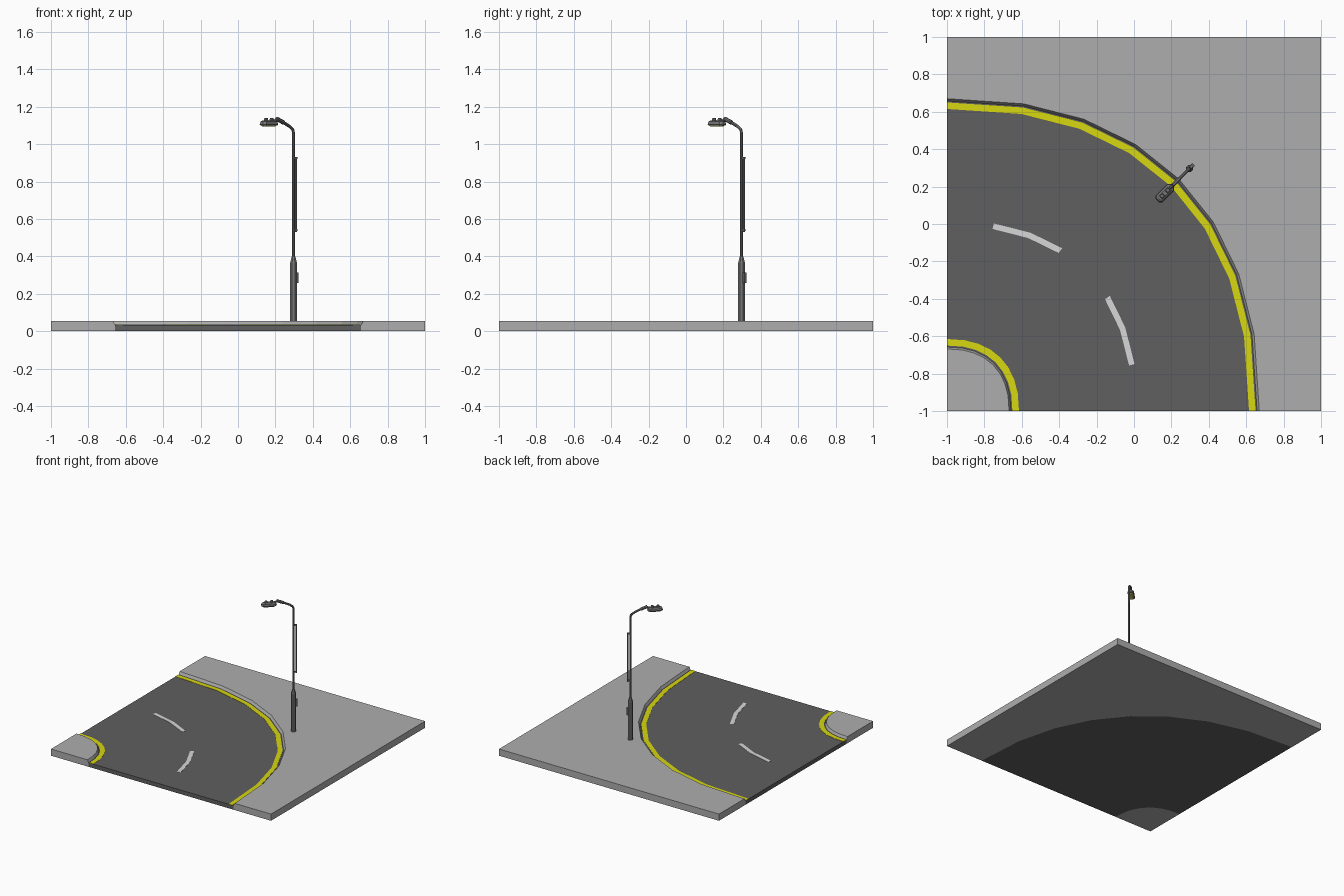
import bpy, bmesh, math
from mathutils import Matrix, Vector

if "Cube" in bpy.data.objects:
    bpy.data.objects.remove(bpy.data.objects["Cube"])


def mat(name, r, g, b):
    m = bpy.data.materials.new(name)
    m.diffuse_color = (r, g, b, 1)
    m.use_nodes = True
    m.node_tree.nodes["Principled BSDF"].inputs["Base Color"].default_value = m.diffuse_color
    return m


CONCRETE = mat("concrete", .42, .42, .42)
ASPHALT = mat("asphalt", .115, .115, .115)
YELLOW = mat("yellow_paint", .68, .68, .005)
WHITE = mat("white_paint", .68, .68, .68)
STEEL = mat("grey_steel", .18, .18, .18)
LENS = mat("lamp_lens", .6, .6, .15)
N = 8                                    # segments in the bend


def loft(name, rings, material, matrix=None):
    """Closed solid through rings of equal point count."""
    bm = bmesh.new()
    vs = [[bm.verts.new(p) for p in r] for r in rings]
    n = len(rings[0])
    for a, b in zip(vs, vs[1:]):
        for i in range(n):
            j = (i + 1) % n
            bm.faces.new((a[i], a[j], b[j], b[i]))
    bm.faces.new(vs[0])
    bm.faces.new(vs[-1])
    bmesh.ops.recalc_face_normals(bm, faces=bm.faces)
    if matrix:
        bm.transform(matrix)
    me = bpy.data.meshes.new(name)
    bm.to_mesh(me)
    bm.free()
    me.materials.append(material)
    ob = bpy.data.objects.new(name, me)
    bpy.context.collection.objects.link(ob)
    return ob


def bend(a, k0=0, k1=N):
    """Squarish quarter bend about the corner (-1, -1)."""
    pts = []
    for k in range(k0, k1 + 1):
        t = math.pi / 2 * k / N
        pts.append((-1 + a * math.sin(t) ** .858,
                    -1 + a * abs(math.cos(t)) ** .858))
    return pts


def at(pts, z):
    return [(x, y, z) for x, y in pts]


def strip(name, a0, a1, z0, z1, material, k0=0, k1=N):
    pts = bend(a0, k0, k1) + bend(a1, k0, k1)[::-1]
    return loft(name, [at(pts, z0), at(pts, z1)], material)


# ground: road, pavements with sloped kerbs, painted lines
ROAD, TOP = .033, .055
strip("road", .342, 1.658, 0, ROAD, ASPHALT)
far = [(1, -1), (1, 1), (-1, 1)]
loft("outer_pavement", [at(bend(1.658) + far, 0), at(bend(1.658) + far, ROAD),
                        at(bend(1.67) + far, TOP)], CONCRETE)
near = [(-1, -1)]
loft("inner_pavement", [at(bend(.342) + near, 0), at(bend(.342) + near, ROAD),
                        at(bend(.332) + near, TOP)], CONCRETE)
strip("outer_yellow_line", 1.615, 1.65, ROAD - .001, ROAD + .002, YELLOW)
strip("inner_yellow_line", .35, .385, ROAD - .001, ROAD + .002, YELLOW)
for i, k in enumerate((1, 5)):
    strip(f"lane_dash_{i + 1}", .99, 1.02, ROAD - .001, ROAD + .002, WHITE, k, k + 2)

# street lamp, local +x points diagonally over the road
LAMP = Matrix.Translation((.297, .297, 0)) @ Matrix.Rotation(math.radians(225), 4, 'Z')


def ring(r, z, n=8):
    return [(r * math.cos((i + .5) * math.tau / n),
             r * math.sin((i + .5) * math.tau / n), z) for i in range(n)]


def plate(x0, x1, w, z, c=0):
    """Rectangle with cut corners, half width w."""
    return [(x0 + c, -w, z), (x1 - c, -w, z), (x1, -w + c, z), (x1, w - c, z),
            (x1 - c, w, z), (x0 + c, w, z), (x0, w - c, z), (x0, -w + c, z)]


def tube(name, path, r, n=8):
    """Tube along a path of (x, z) points in the lamp's plane."""
    pts = [Vector((x, 0, z)) for x, z in path]
    rings = []
    for i, p in enumerate(pts):
        d = (pts[min(i + 1, len(pts) - 1)] - pts[max(i - 1, 0)]).normalized()
        side = Vector((0, 1, 0))
        up = d.cross(side)
        rings.append([p + r * (math.cos(a) * up + math.sin(a) * side)
                      for a in ((j + .5) * math.tau / n for j in range(n))])
    return loft(name, rings, STEEL, LAMP)


loft("lamp_base", [ring(.02, TOP - .002), ring(.02, .365), ring(.01, .4)], STEEL, LAMP)
tube("lamp_pole_and_arm", [(0, .395), (0, 1.06), (.006, 1.078), (.03, 1.095),
                           (.115, 1.133), (.15, 1.122)], .0085)
tube("arm_sleeve", [(.075, 1.115), (.128, 1.136)], .0115)
loft("base_hatch", [plate(-.03, -.01, .01, .258, .002),
                    plate(-.03, -.01, .01, .315, .002)], STEEL, LAMP)

# rod behind the pole, held by two brackets
tube("back_rod", [(-.02, .53), (-.02, .93)], .0055, 6)
for i, z in enumerate((.535, .92)):
    loft(f"rod_bracket_{i + 1}", [plate(-.026, 0, .006, z, .001),
                                  plate(-.026, 0, .006, z + .01, .001)], STEEL, LAMP)

# lamp head with lens below and sensor caps above
loft("lamp_head", [plate(.132, .24, .022, 1.1, .012), plate(.128, .244, .025, 1.106, .013),
                   plate(.132, .24, .022, 1.12, .012), plate(.142, .23, .013, 1.127, .008)],
     STEEL, LAMP)
loft("lamp_lens", [plate(.144, .23, .014, 1.093, .008),
                   plate(.138, .236, .018, 1.101, .01)], LENS, LAMP)
for i, x in enumerate((.165, .208)):
    loft(f"head_cap_{i + 1}", [plate(x - .012, x + .012, .011, 1.125, .005),
                               plate(x - .009, x + .009, .008, 1.14, .004)], STEEL, LAMP)
